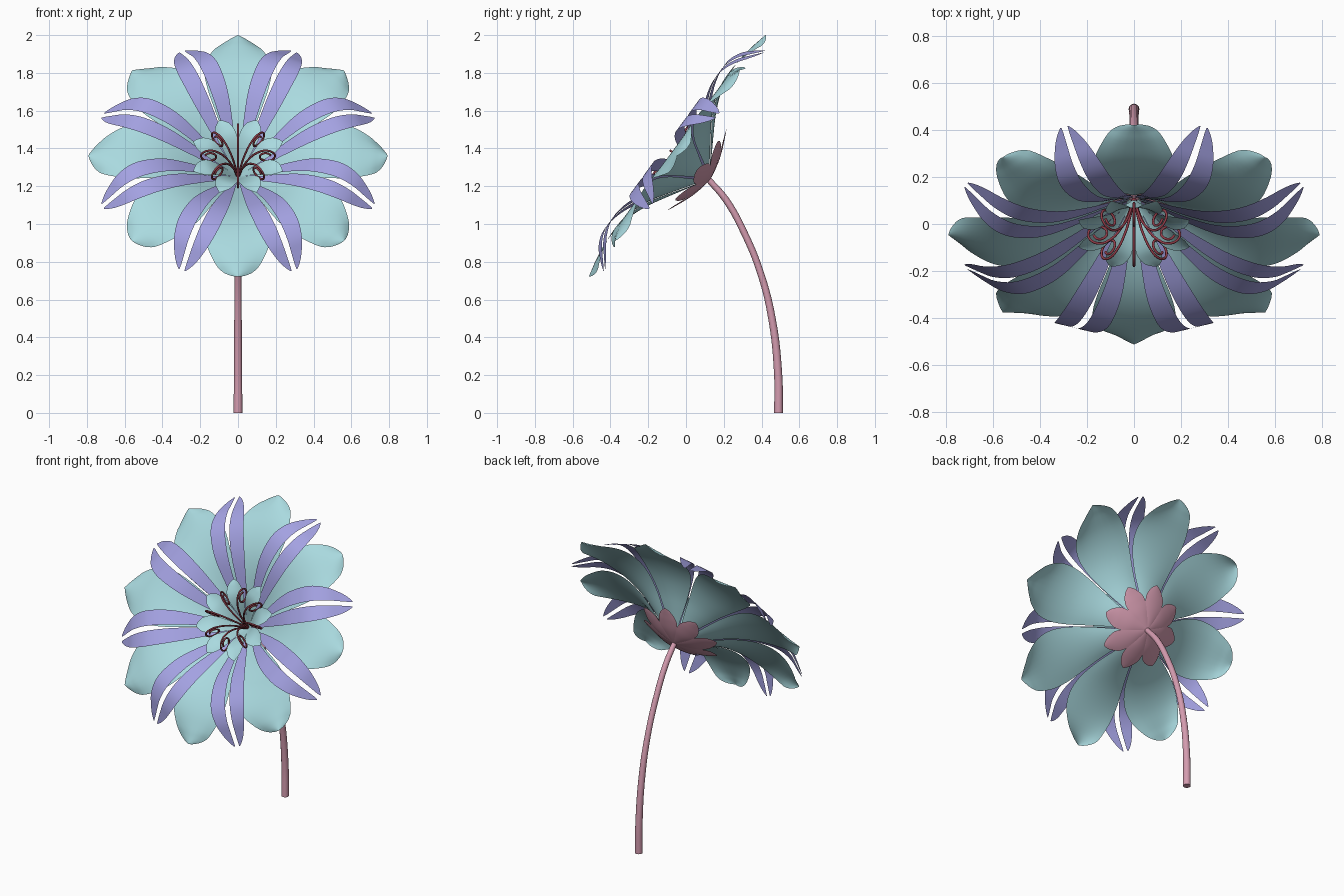
import bpy
import math
from mathutils import Matrix, Vector

if "Cube" in bpy.data.objects:
    bpy.data.objects.remove(bpy.data.objects["Cube"], do_unlink=True)


def material(name, rgb):
    mat = bpy.data.materials.new(name)
    mat.use_nodes = True
    color = (*rgb, 1)
    mat.diffuse_color = color
    mat.node_tree.nodes["Principled BSDF"].inputs["Base Color"].default_value = color
    return mat


teal = material("pale teal", (.40, .70, .74))
purple = material("lavender", (.37, .36, .76))
pink = material("dusty pink", (.66, .33, .43))
red = material("dark red", (.28, .045, .065))

# Flower head frame: local z is the bloom axis, tilted forward
HEAD = Matrix.Translation((0, .12, 1.24)) @ Matrix.Rotation(math.radians(53.8), 4, 'X')


def spline(rows, steps):
    """Catmull-Rom sampling through rows of values."""
    pts = [Vector(r) for r in rows]
    pts = [2 * pts[0] - pts[1]] + pts + [2 * pts[-1] - pts[-2]]
    out = []
    for a, b, c, d in zip(pts, pts[1:], pts[2:], pts[3:]):
        for i in range(steps):
            t = i / steps
            out.append(b + .5 * t * (c - a + t * (2 * a - 5 * b + 4 * c - d
                                                  + t * (3 * (b - c) + d - a))))
    return out + [pts[-2]]


def petal_mesh(name, rows, mat, cup=0, turn=1, across=8, side=1):
    """Rows are radius, height, right edge, left edge; petal points along +x.
    Edges are raised by cup and roll backward beyond the turn radius."""
    verts, faces = [], []
    samples = spline(rows, 4)
    for r, h, lo, hi in samples:
        lift = cup * (1 - (r / turn) ** 4) * min(1, abs(hi - lo) * 5)
        for j in range(across + 1):
            t = j / across
            verts.append((r, side * (lo + (hi - lo) * t), h + lift * (2 * t - 1) ** 2))
    n = across + 1
    for i in range(len(samples) - 1):
        for j in range(across):
            f = [i * n + j, i * n + n + j, i * n + n + j + 1, i * n + j + 1]
            faces.append(f if side > 0 else f[::-1])
    mesh = bpy.data.meshes.new(name)
    mesh.from_pydata(verts, [], faces)
    mesh.materials.append(mat)
    mesh.shade_smooth()
    return mesh


def ring(name, mesh, offset=0, count=8):
    for k in range(count):
        obj = bpy.data.objects.new(f"{name}_{k + 1}", mesh)
        bpy.context.collection.objects.link(obj)
        angle = math.tau * (k + offset) / count
        obj.matrix_world = HEAD @ Matrix.Rotation(angle, 4, 'Z')


def tube_mesh(name, points, radius, mat, sides=2):
    """Round tube; each point is x, y, z and a radius factor."""
    curve = bpy.data.curves.new(name, 'CURVE')
    curve.dimensions = '3D'
    curve.bevel_depth = radius
    curve.bevel_resolution = sides
    curve.resolution_u = 5
    curve.use_fill_caps = True
    line = curve.splines.new('BEZIER')
    line.bezier_points.add(len(points) - 1)
    for bp, (x, y, z, f) in zip(line.bezier_points, points):
        bp.co = (x, y, z)
        bp.radius = f
        bp.handle_left_type = bp.handle_right_type = 'AUTO'
    temp = bpy.data.objects.new(name + "_path", curve)
    bpy.context.collection.objects.link(temp)
    graph = bpy.context.evaluated_depsgraph_get()
    mesh = bpy.data.meshes.new_from_object(temp.evaluated_get(graph))
    bpy.data.objects.remove(temp, do_unlink=True)
    mesh.name = name
    mesh.materials.clear()
    mesh.materials.append(mat)
    mesh.shade_smooth()
    return mesh


def even(rows):
    return [(r, h, -w, w) for r, h, w in rows]


# Broad outer petals
outer = even([(.02, .01, .008), (.1, .055, .034), (.2, .115, .078), (.3, .172, .119),
              (.4, .214, .156), (.5, .236, .176), (.6, .24, .168), (.7, .227, .124),
              (.75, .216, .08), (.78, .209, .033), (.792, .206, .002)])
ring("outer_petal", petal_mesh("outer_petal", outer, teal, cup=.02, turn=.58), 0)

# Paired slender petals, mirrored about the gap between outer petals
slender = [(.03, .03, .002, .012), (.12, .09, .004, .035), (.24, .175, .007, .068),
           (.37, .25, .011, .097), (.48, .283, .014, .109), (.57, .285, .016, .11),
           (.65, .256, .016, .096), (.71, .212, .014, .071), (.75, .18, .013, .045),
           (.775, .16, .014, .02)]
for label, side in (("left", 1), ("right", -1)):
    name = label + "_slender_petal"
    ring(name, petal_mesh(name, slender, purple, side=side), .5)

# Small inner petals
inner = even([(.01, .03, .006), (.06, .085, .024), (.11, .14, .043), (.16, .178, .054),
              (.21, .195, .044), (.24, .2, .021), (.255, .2, .002)])
ring("inner_petal", petal_mesh("inner_petal", inner, teal, cup=.015), .5)

# Sepals behind the bloom
sepal = even([(0, -.01, .01), (.06, 0, .028), (.12, .015, .055), (.18, .038, .065),
              (.22, .056, .05), (.25, .07, .026), (.265, .078, .002)])
ring("sepal", petal_mesh("sepal", sepal, pink, cup=.012), 0)

# Curled stamens: each rises, arches outward and rolls up beneath itself
stalk = [(.005, 0, .02, 1), (.025, 0, .1, 1), (.06, 0, .18, 1), (.1, 0, .23, 1)]
for i in range(9):
    a = math.radians(100 - 55 * i)
    size = .052 - .0035 * i
    stalk.append((.15 + size * math.cos(a), 0, .2 + size * math.sin(a), 1))
ring("stamen", tube_mesh("stamen", stalk, .0055, red), 0)

# Arching stem
path = [(0, .49, 0, 1.3), (0, .488, .2, 1.2), (0, .455, .5, 1.1), (0, .395, .74, 1),
        (0, .31, .95, 1), (0, .21, 1.13, 1), (0, .12, 1.235, .9)]
stem = bpy.data.objects.new("stem", tube_mesh("stem", path, .018, pink, sides=4))
bpy.context.collection.objects.link(stem)
bpy.ops.object.select_all(action='DESELECT')
stem.select_set(True)
bpy.context.view_layer.objects.active = stem
bpy.ops.object.shade_smooth_by_angle(angle=math.radians(40))
